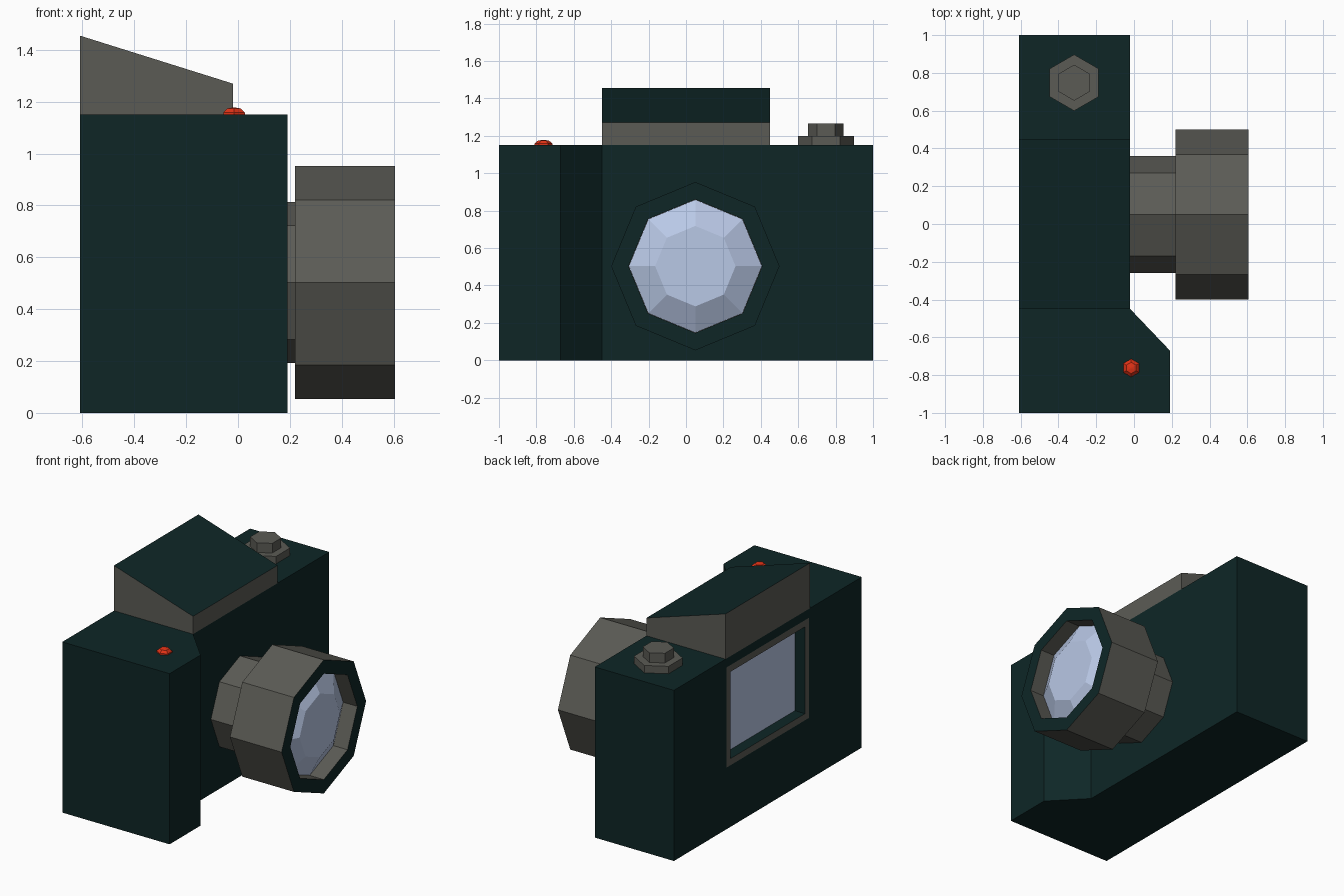
import bpy, bmesh, math
from mathutils import Matrix, Vector

if "Cube" in bpy.data.objects:
    bpy.data.objects.remove(bpy.data.objects["Cube"])


def material(name, rgb):
    m = bpy.data.materials.new(name)
    m.diffuse_color = (*rgb, 1.0)
    m.use_nodes = True
    m.node_tree.nodes["Principled BSDF"].inputs["Base Color"].default_value = m.diffuse_color
    return m


GREEN, GREY, GLASS, RED = range(4)
MATS = [material("dark_green", (0.0044, 0.0194, 0.0194)),
        material("warm_grey", (0.105, 0.105, 0.091)),
        material("pale_blue_glass", (0.485, 0.578, 0.791)),
        material("red", (0.753, 0.032, 0.008))]


def finish(bm, name):
    bmesh.ops.recalc_face_normals(bm, faces=bm.faces[:])
    me = bpy.data.meshes.new(name)
    bm.to_mesh(me)
    bm.free()
    for m in MATS:
        me.materials.append(m)
    ob = bpy.data.objects.new(name, me)
    bpy.context.collection.objects.link(ob)
    return ob


def extruded(profile, offset, mat):
    """Extrude a closed 3D outline along an offset."""
    bm = bmesh.new()
    face = bm.faces.new([bm.verts.new(p) for p in profile])
    res = bmesh.ops.extrude_face_region(bm, geom=[face], use_keep_orig=True)
    moved = [g for g in res["geom"] if isinstance(g, bmesh.types.BMVert)]
    bmesh.ops.translate(bm, verts=moved, vec=offset)
    for f in bm.faces:
        f.material_index = mat
    bmesh.ops.recalc_face_normals(bm, faces=bm.faces[:])
    return bm


def turned(name, sides, rings, mats, matrix):
    """Faceted turned part: rings are (radius, height), mats one per band."""
    bm = bmesh.new()
    loops = []
    for r, h in rings:
        angles = [2 * math.pi * i / sides for i in range(sides)]
        loops.append([bm.verts.new((r * math.cos(a), r * math.sin(a), h)) for a in angles])
    for a, b, m in zip(loops, loops[1:], mats):
        for i in range(sides):
            j = (i + 1) % sides
            bm.faces.new((a[i], a[j], b[j], b[i])).material_index = m
    bm.faces.new(loops[0]).material_index = mats[0]
    bm.faces.new(loops[-1]).material_index = mats[-1]
    bm.transform(matrix)
    return finish(bm, name)


BACK, FRONT, TOP = -0.61, -0.02, 1.15

# Body with chamfered grip
outline = [(BACK, -1), (0.19, -1), (0.19, -0.67), (FRONT, -0.45), (FRONT, 1), (BACK, 1)]
bm = extruded([(x, y, 0) for x, y in outline], (0, 0, TOP), GREEN)

# Back screen: cut a panel, inset a grey frame, sink the glass
for co, no in (((0, 0.44, 0), (0, 1, 0)), ((0, -0.44, 0), (0, 1, 0)),
               ((0, 0, 0.415), (0, 0, 1)), ((0, 0, 1.09), (0, 0, 1))):
    back = [f for f in bm.faces if f.normal.x < -0.9]
    geom = set(back)
    for f in back:
        geom.update(f.edges)
        geom.update(f.verts)
    bmesh.ops.bisect_plane(bm, geom=list(geom), plane_co=co, plane_no=no)
    bm.normal_update()
panel = min((f for f in bm.faces if f.normal.x < -0.9),
            key=lambda f: (f.calc_center_median() - Vector((BACK, 0, 0.75))).length)
frame = bmesh.ops.inset_individual(bm, faces=[panel], thickness=0.045, use_even_offset=True)
for f in frame["faces"]:
    f.material_index = GREY
screen = bmesh.ops.extrude_discrete_faces(bm, faces=[panel])["faces"][0]
bmesh.ops.translate(bm, verts=screen.verts[:], vec=(0.075, 0, 0))
screen.material_index = GLASS
finish(bm, "body")

# Sloped viewfinder housing, green on its upper face
side = [(BACK, TOP), (FRONT, TOP), (FRONT, 1.27), (BACK, 1.455)]
bm = extruded([(x, -0.45, z) for x, z in side], (0, 0.9, 0), GREY)
for f in bm.faces:
    if f.normal.z > 0.5:
        f.material_index = GREEN
finish(bm, "viewfinder_housing")

# Octagonal lens pointing along +x
lens = Matrix.Translation((0, 0.05, 0.503)) @ Matrix.Rotation(math.pi / 2, 4, 'Y')
turned("lens_barrel", 8, [(0.31, FRONT - 0.01), (0.31, 0.23)], [GREY], lens)
turned("lens_hood", 8, [(0.45, 0.22), (0.45, 0.605), (0.357, 0.605), (0.357, 0.49)],
       [GREY, GREEN, GREY], lens)
turned("lens_glass", 8, [(0.356, 0.495), (0.356, 0.5), (0.215, 0.575)], [GLASS, GLASS], lens)

# Hexagonal dial and shutter button, points along y
quarter = Matrix.Rotation(math.pi / 2, 4, 'Z')
dial = Matrix.Translation((-0.317, 0.748, TOP)) @ quarter
turned("dial", 6, [(0.149, -0.01), (0.149, 0.05), (0.095, 0.05), (0.095, 0.115)],
       [GREY] * 3, dial)
button = Matrix.Translation((-0.015, -0.762, TOP)) @ quarter
turned("shutter_button", 6, [(0.048, -0.01), (0.048, 0.008), (0.03, 0.024), (0.004, 0.028)],
       [RED] * 3, button)
